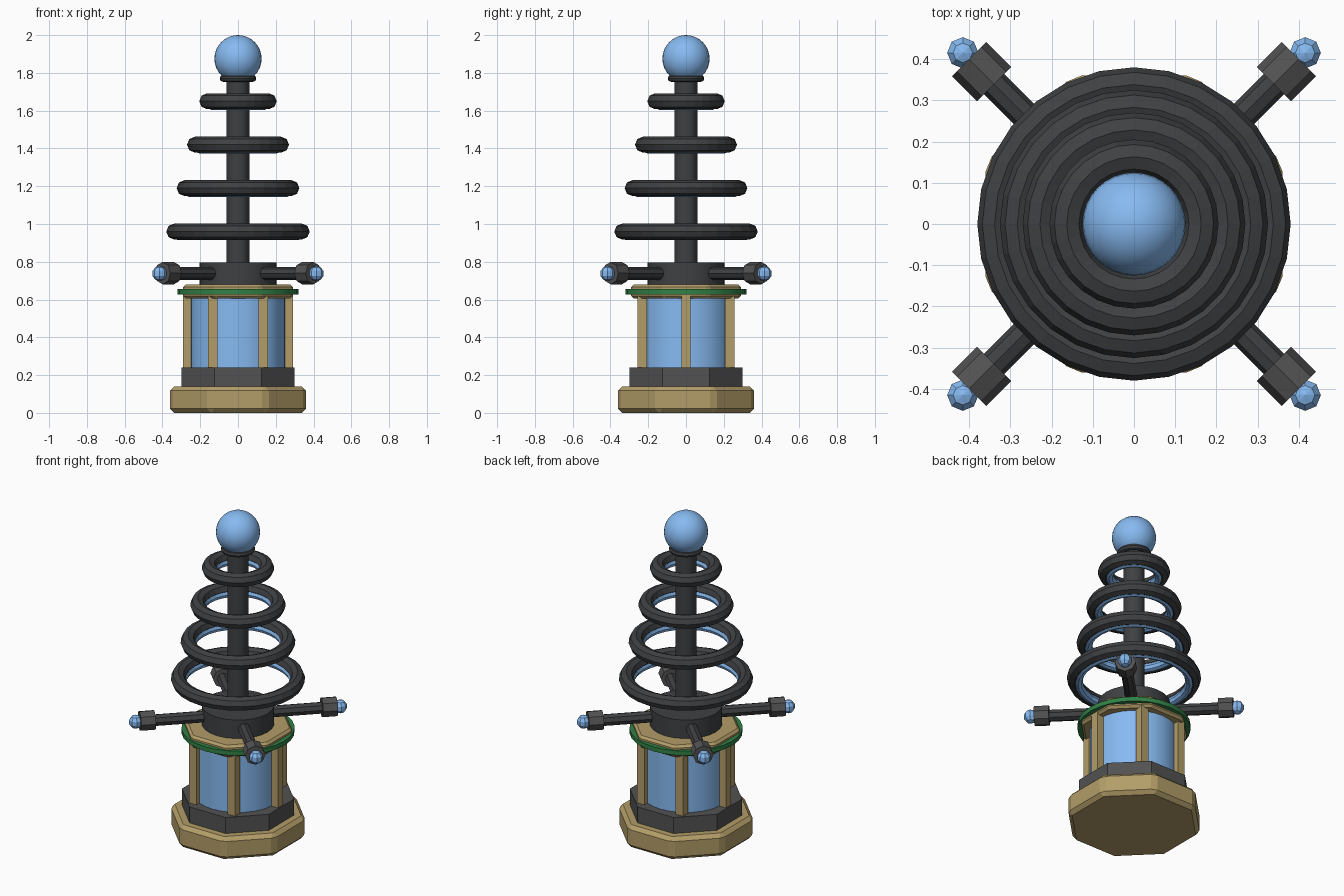
import bpy
from math import pi, cos, sin, radians

if "Cube" in bpy.data.objects:
    bpy.data.objects.remove(bpy.data.objects["Cube"])


def material(name, color):
    m = bpy.data.materials.new(name)
    m.diffuse_color = (*color, 1)
    m.use_nodes = True
    m.node_tree.nodes["Principled BSDF"].inputs["Base Color"].default_value = m.diffuse_color
    return m


DARK = material("dark_metal", (0.05, 0.052, 0.056))
STEEL = material("collar_metal", (0.085, 0.085, 0.085))
BRASS = material("brass", (0.45, 0.34, 0.14))
BLUE = material("glow_blue", (0.24, 0.49, 0.88))
GREEN = material("green_band", (0.03, 0.22, 0.06))


def finish(name, mat, smooth=False, bevel=0):
    ob = bpy.context.object
    ob.name = name
    ob.data.materials.append(mat)
    if smooth:
        bpy.ops.object.shade_smooth_by_angle(angle=radians(35))
    if bevel:
        mod = ob.modifiers.new("bevel", "BEVEL")
        mod.width = bevel
        mod.segments = 1
    return ob


def cylinder(name, mat, r, z0, z1, sides=32, smooth=True):
    bpy.ops.mesh.primitive_cylinder_add(vertices=sides, radius=r, depth=z1 - z0,
                                        location=(0, 0, (z0 + z1) / 2))
    return finish(name, mat, smooth)


def octagon(name, mat, apothem, z0, z1, bevel=0):
    # Flat sides face the main axes
    bpy.ops.mesh.primitive_cylinder_add(vertices=8, radius=apothem / cos(pi / 8),
                                        depth=z1 - z0, location=(0, 0, (z0 + z1) / 2),
                                        rotation=(0, 0, pi / 8))
    return finish(name, mat, bevel=bevel)


def ring(name, mat, major, minor, z, sides=8):
    bpy.ops.mesh.primitive_torus_add(major_radius=major, minor_radius=minor,
                                     major_segments=28, minor_segments=sides,
                                     location=(0, 0, z))
    return finish(name, mat)


def radial_rod(name, mat, r, d0, d1, z, angle, sides=8):
    # Rod lying flat, pointing outward from the axis
    mid = (d0 + d1) / 2
    bpy.ops.mesh.primitive_cylinder_add(vertices=sides, radius=r, depth=d1 - d0,
                                        location=(mid * cos(angle), mid * sin(angle), z),
                                        rotation=(0, pi / 2, angle))
    return finish(name, mat)


# Base and lower collar
octagon("base_plinth", BRASS, 0.36, 0, 0.14, 0.022)
octagon("lower_collar", STEEL, 0.30, 0.13, 0.24)

# Glass chamber with six posts
cylinder("glass_chamber", BLUE, 0.25, 0.23, 0.62)
for i in range(6):
    a = i * pi / 3
    bpy.ops.mesh.primitive_cube_add(size=1, location=(0.267 * cos(a), 0.267 * sin(a), 0.42))
    bpy.context.object.scale = (0.05, 0.05, 0.40)
    finish(f"chamber_post_{i + 1}", BRASS)

# Cap, green band and hub
octagon("chamber_cap", BRASS, 0.29, 0.605, 0.68, 0.014)
cylinder("green_band", GREEN, 0.32, 0.627, 0.655, 28)
cylinder("hub", DARK, 0.205, 0.67, 0.795, 24)

# Four diagonal electrode arms
for i in range(4):
    a = pi / 4 + i * pi / 2
    radial_rod(f"arm_{i + 1}", DARK, 0.035, 0.12, 0.50, 0.738, a)
    radial_rod(f"arm_collar_{i + 1}", STEEL, 0.059, 0.48, 0.565, 0.74, a)
    bpy.ops.mesh.primitive_uv_sphere_add(segments=8, ring_count=5, radius=0.04,
                                         location=(0.587 * cos(a), 0.587 * sin(a), 0.738))
    finish(f"arm_bulb_{i + 1}", BLUE)

# Mast and tapering coil rings with glowing liners
cylinder("mast", DARK, 0.06, 0.78, 1.80, 16)
for i, outer in enumerate((0.38, 0.325, 0.27, 0.205)):
    z = 0.96 + 0.23 * i
    major = outer - 0.042
    ring(f"coil_ring_{i + 1}", DARK, major, 0.042, z)
    ring(f"coil_glow_{i + 1}", BLUE, major - 0.022, 0.026, z - 0.02)

# Top collar and ball terminal
ring("top_collar", DARK, 0.08, 0.017, 1.77)
bpy.ops.mesh.primitive_uv_sphere_add(segments=32, ring_count=16, radius=0.125,
                                     location=(0, 0, 1.875))
finish("top_ball", BLUE, smooth=True)
